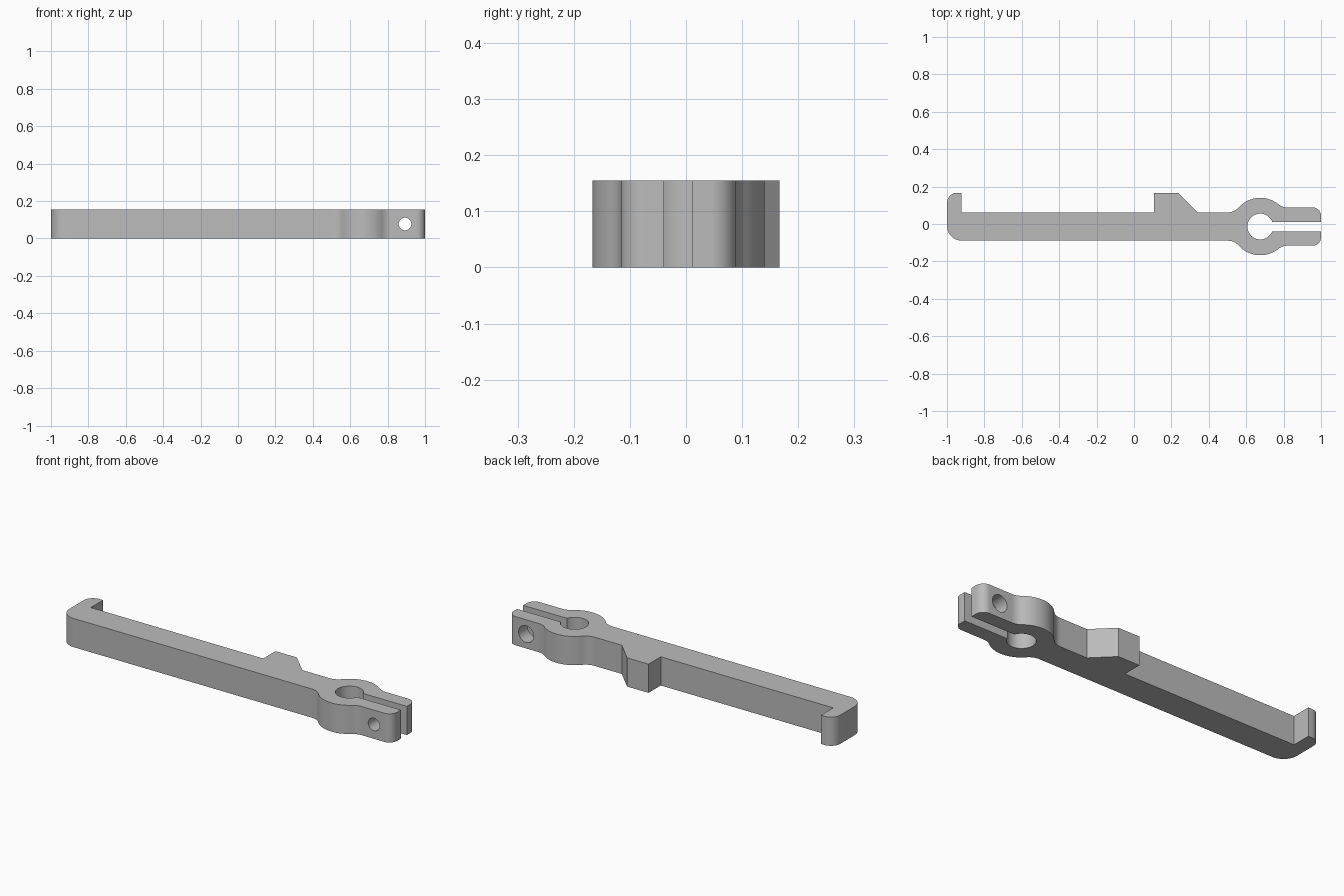
import bpy
import bmesh
from math import pi, sin, cos, asin, atan2, sqrt
from mathutils import Matrix

cube = bpy.data.objects.get("Cube")
if cube:
    bpy.data.objects.remove(cube, do_unlink=True)

HEIGHT = 0.155
CX, CY = 0.675, -0.0135          # clamp centre
RING, BORE, SLOT = 0.1535, 0.069, 0.0255
BAR, JAW = 0.076, 0.1025         # half widths
FILLET = 0.076
TOP = 0.167

grey = bpy.data.materials.new("plain_grey")
grey.use_nodes = True
grey.diffuse_color = (0.5, 0.5, 0.5, 1)
grey.node_tree.nodes["Principled BSDF"].inputs["Base Color"].default_value = (0.5, 0.5, 0.5, 1)


def arc(x, y, r, start, end, n=10):
    """Points along a circular arc, both ends included."""
    angles = [start + (end - start) * i / n for i in range(n + 1)]
    return [(x + r * cos(a), y + r * sin(a)) for a in angles]


def clamp_half():
    """Half of the clamp about its own centre, from the bar round to the bore."""
    reach = RING + FILLET
    yl, yr = BAR + FILLET, JAW + FILLET
    dl, dr = sqrt(reach**2 - yl**2), sqrt(reach**2 - yr**2)
    end, corner = 1 - CX, 0.045
    pts = arc(-dl, yl, FILLET, -pi / 2, atan2(-yl, dl))
    pts += arc(0, 0, RING, atan2(yl, -dl), atan2(yr, dr), 24)[1:-1]
    pts += arc(dr, yr, FILLET, atan2(-yr, -dr) , -pi / 2)
    pts += arc(end - corner, JAW - corner, corner, pi / 2, 0)
    pts.append((end, SLOT))
    pts += arc(0, 0, BORE, asin(SLOT / BORE), pi, 24)
    return pts


# Outline: hook, bar with stop, then both clamp halves
bar_top, bar_bottom = CY + BAR, CY - BAR
half = clamp_half()
outline = arc(-0.92, bar_bottom + 0.08, 0.08, -pi / 2, -pi)
outline += arc(-0.945, TOP - 0.055, 0.055, pi, pi / 2)
outline += [(-0.923, TOP), (-0.923, bar_top)]
outline += [(0.107, bar_top), (0.107, TOP), (0.235, TOP), (0.34, bar_top)]
outline += [(CX + x, CY + y) for x, y in half]
outline += [(CX + x, CY - y) for x, y in reversed(half[:-1])]

# Clamp arm body
bm = bmesh.new()
face = bm.faces.new([bm.verts.new((x, y, 0)) for x, y in outline])
grown = bmesh.ops.extrude_face_region(bm, geom=[face])
bmesh.ops.translate(bm, vec=(0, 0, HEIGHT),
                    verts=[v for v in grown["geom"] if isinstance(v, bmesh.types.BMVert)])
bmesh.ops.recalc_face_normals(bm, faces=bm.faces[:])
mesh = bpy.data.meshes.new("clamp_arm")
bm.to_mesh(mesh)
bm.free()
mesh.materials.append(grey)
arm = bpy.data.objects.new("clamp_arm", mesh)
bpy.context.collection.objects.link(arm)
bpy.context.view_layer.objects.active = arm
arm.select_set(True)


def drill(name, radius, side):
    """Drill one jaw from the slot outward."""
    bm = bmesh.new()
    place = Matrix.Translation((0.893, CY + side * 0.15, 0.0775)) @ Matrix.Rotation(pi / 2, 4, "X")
    bmesh.ops.create_cone(bm, cap_ends=True, segments=40, radius1=radius,
                          radius2=radius, depth=0.3, matrix=place)
    me = bpy.data.meshes.new(name)
    bm.to_mesh(me)
    bm.free()
    me.materials.append(grey)
    cutter = bpy.data.objects.new(name, me)
    cutter.hide_render = True
    bpy.context.collection.objects.link(cutter)
    mod = arm.modifiers.new(name, "BOOLEAN")
    mod.operation, mod.solver, mod.object = "DIFFERENCE", "EXACT", cutter
    bpy.ops.object.modifier_apply(modifier=name)
    bpy.data.objects.remove(cutter, do_unlink=True)


# Screw hole: narrow in the front jaw, wide in the back jaw
drill("front_screw_hole", 0.034, -1)
drill("back_screw_hole", 0.045, 1)

bpy.ops.object.shade_smooth_by_angle(angle=pi / 6)
